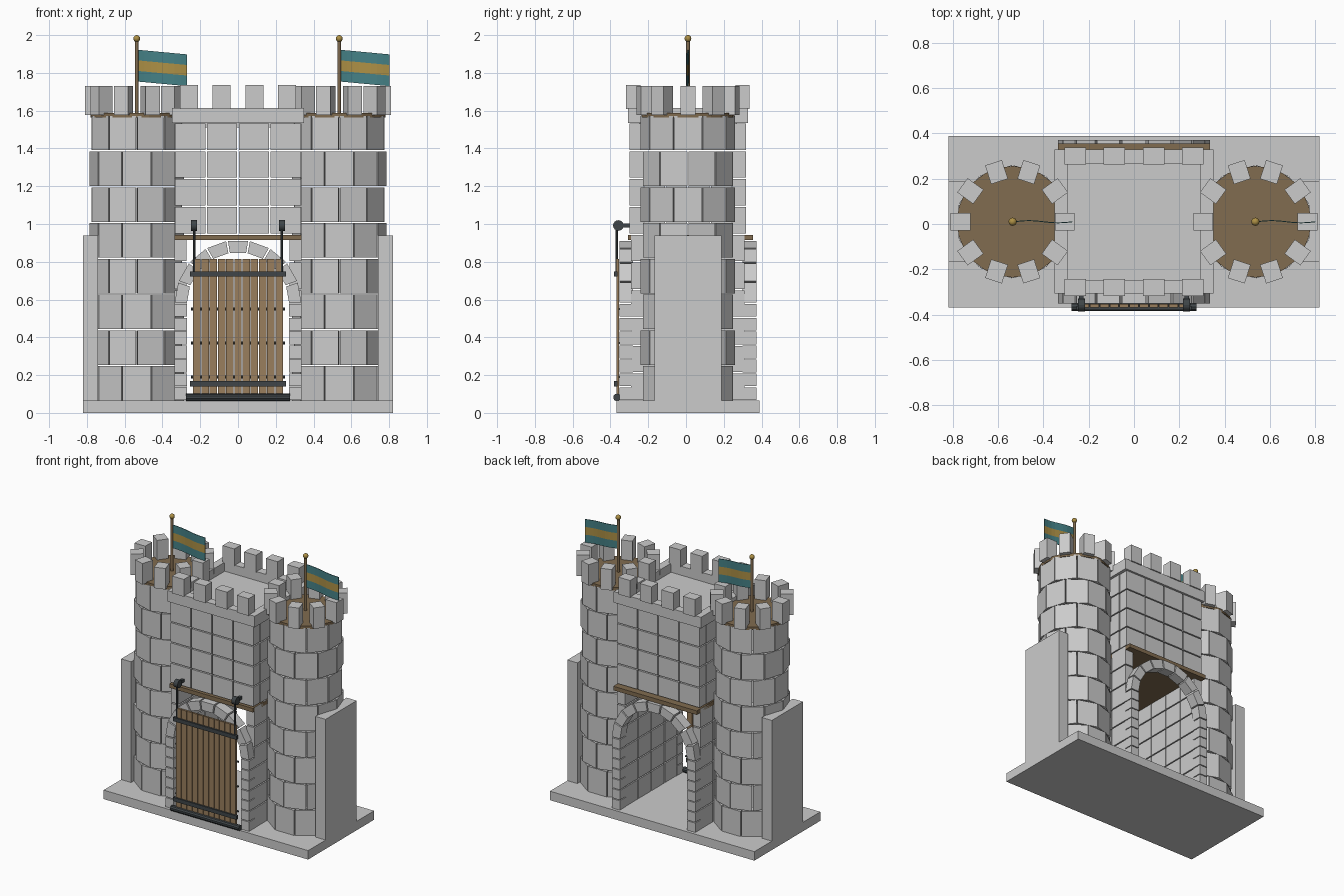
import bpy, bmesh
from math import sin, cos, pi, radians
from mathutils import Matrix, Vector

if "Cube" in bpy.data.objects:
    bpy.data.objects.remove(bpy.data.objects["Cube"])


def mat(name, r, g, b):
    m = bpy.data.materials.new(name)
    m.diffuse_color = (r, g, b, 1)
    m.use_nodes = True
    m.node_tree.nodes["Principled BSDF"].inputs["Base Color"].default_value = m.diffuse_color
    return m


WOOD = mat("wood", 0.22, 0.15, 0.08)
PLANK = mat("plank_wood", 0.32, 0.21, 0.11)
IRON = mat("iron", 0.05, 0.06, 0.065)
GOLD = mat("gold", 0.42, 0.28, 0.06)
TEAL = mat("teal_cloth", 0.06, 0.22, 0.24)


def finish(bm, name, material=None, smooth=False):
    bmesh.ops.recalc_face_normals(bm, faces=bm.faces)
    me = bpy.data.meshes.new(name)
    for f in bm.faces:
        f.smooth = smooth
    bm.to_mesh(me)
    bm.free()
    ob = bpy.data.objects.new(name, me)
    ob.location.y = 0.01
    bpy.context.collection.objects.link(ob)
    if material:
        me.materials.append(material)
    return ob


def box(bm, x0, x1, y0, y1, z0, z1, rot=None):
    m = (rot or Matrix()) @ Matrix.Translation(((x0 + x1) / 2, (y0 + y1) / 2, (z0 + z1) / 2))
    bmesh.ops.create_cube(bm, size=1, matrix=m @ Matrix.Diagonal((x1 - x0, y1 - y0, z1 - z0, 1)))


def prism(bm, a, b):
    """Solid between two matching polygons."""
    va = [bm.verts.new(p) for p in a]
    vb = [bm.verts.new(p) for p in b]
    n = len(va)
    bm.faces.new(va)
    bm.faces.new(vb[::-1])
    for i in range(n):
        bm.faces.new((va[i], vb[i], vb[(i + 1) % n], va[(i + 1) % n]))


def rod(bm, p, q, r, seg=12):
    p, q = Vector(p), Vector(q)
    d = q - p
    m = Matrix.Translation((p + q) / 2) @ d.to_track_quat('Z', 'Y').to_matrix().to_4x4()
    bmesh.ops.create_cone(bm, cap_ends=True, segments=seg, radius1=r, radius2=r, depth=d.length, matrix=m)


def sector(a0, a1, r0, r1):
    return [(r * cos(a), r * sin(a)) for r, a in ((r0, a0), (r1, a0), (r1, a1), (r0, a1))]


Z0, G = 0.065, 0.004          # top of base, half joint width

# base slab
bm = bmesh.new()
box(bm, -0.82, 0.82, -0.378, 0.378, 0, Z0)
finish(bm, "base_slab")

for s, side in ((-1, "left"), (1, "right")):
    cx = 0.536 * s
    # side buttress
    bm = bmesh.new()
    box(bm, *sorted((0.74 * s, 0.82 * s)), -0.178, 0.178, Z0, 0.94)
    finish(bm, side + "_buttress")

    # tower: eight staggered rings of ten flat-faced stones
    bm = bmesh.new()
    h = (1.58 - Z0) / 8
    for row in range(8):
        for k in range(10):
            a = radians(36 * k + 18 * (row % 2))
            pts = sector(a + 0.012, a + pi / 5 - 0.012, 0.18, 0.25)
            z = Z0 + row * h
            prism(bm, [(cx + x, y, z) for x, y in pts],
                  [(cx + x, y, z + h - 0.007) for x, y in pts])
    finish(bm, side + "_tower_stones")

    # tower merlons
    bm = bmesh.new()
    for k in range(10):
        rot = Matrix.Translation((cx, 0, 0)) @ Matrix.Rotation(radians(36 * k), 4, 'Z')
        box(bm, 0.187, 0.274, -0.039, 0.039, 1.578, 1.73, rot)
    finish(bm, side + "_tower_merlons")

    # tower roof deck
    bm = bmesh.new()
    rod(bm, (cx, 0, 1.565), (cx, 0, 1.588), 0.246, 24)
    finish(bm, side + "_tower_deck", WOOD)

    # flagpole and finial
    bm = bmesh.new()
    rod(bm, (cx, 0, 1.57), (cx, 0, 1.975), 0.01)
    finish(bm, side + "_flagpole", WOOD)
    bm = bmesh.new()
    bmesh.ops.create_uvsphere(bm, u_segments=16, v_segments=10, radius=0.018,
                              matrix=Matrix.Translation((cx, 0, 1.982)))
    finish(bm, side + "_finial", GOLD, True)

    # three-stripe flag with a gentle wave
    for stripe, m in enumerate((TEAL, GOLD, TEAL)):
        bm = bmesh.new()
        n, top = 8, 1.922 - 0.056 * stripe
        cols = []
        for i in range(n + 1):
            t = i / n
            x, y, z = cx + 0.008 + 0.257 * t, 0.005 * sin(2 * pi * t), top - 0.024 * t
            cols.append([(x, y - 0.002, z), (x, y + 0.002, z),
                         (x, y + 0.002, z - 0.056), (x, y - 0.002, z - 0.056)])
        rings = [[bm.verts.new(p) for p in c] for c in cols]
        for a, b in zip(rings, rings[1:]):
            for j in range(4):
                bm.faces.new((a[j], b[j], b[(j + 1) % 4], a[(j + 1) % 4]))
        bm.faces.new(rings[0])
        bm.faces.new(rings[-1])
        finish(bm, f"{side}_flag_stripe_{stripe + 1}", m)

    # gatehouse side wall
    bm = bmesh.new()
    rh = 0.147
    for row in range(10):
        lim = 0.305 if row < 6 else 0.235
        w = lim / 2
        for k in range(4):
            y = -lim + k * w
            box(bm, *sorted((0.272 * s, 0.335 * s)), y + G, y + w - G,
                Z0 + row * rh + G, Z0 + (row + 1) * rh - G)
    finish(bm, side + "_gatehouse_wall")

for s, end in ((-1, "front"), (1, "back")):
    # wall above the arch, four stones per row
    bm = bmesh.new()
    for row in range(6, 10):
        for k in range(4):
            x = -0.335 + k * 0.1675
            box(bm, x + G, x + 0.1675 - G, *sorted((0.235 * s, 0.308 * s)),
                Z0 + row * 0.147 + G, Z0 + (row + 1) * 0.147 - G)
    finish(bm, end + "_upper_wall")

    # arch jambs and voussoirs
    bm = bmesh.new()
    ya, yb = 0.29 * s, 0.362 * s
    jh = (0.58 - Z0) / 7
    for sx in (-1, 1):
        for row in range(7):
            box(bm, *sorted((0.27 * sx, 0.335 * sx)), *sorted((ya, yb)),
                Z0 + row * jh + 0.003, Z0 + (row + 1) * jh - 0.003)
    for k in range(9):
        a = k * pi / 9
        pts = sector(a + 0.015, a + pi / 9 - 0.015, 0.27, 0.335)
        prism(bm, [(x, ya, 0.58 + z) for x, z in pts], [(x, yb, 0.58 + z) for x, z in pts])
    finish(bm, end + "_arch_stones")

    # gatehouse merlons
    bm = bmesh.new()
    for x in (-0.26, -0.087, 0.087, 0.26):
        box(bm, x - 0.047, x + 0.047, *sorted((0.252 * s, 0.327 * s)), 1.61, 1.735)
    finish(bm, end + "_gatehouse_merlons")

# parapet ring
bm = bmesh.new()
for s in (-1, 1):
    box(bm, -0.35, 0.35, *sorted((0.258 * s, 0.318 * s)), 1.535, 1.615)
    box(bm, *sorted((0.294 * s, 0.35 * s)), -0.258, 0.258, 1.535, 1.615)
finish(bm, "gatehouse_parapet")

# gatehouse roof
bm = bmesh.new()
box(bm, -0.295, 0.295, -0.26, 0.26, 1.51, 1.55)
finish(bm, "gatehouse_roof")

# wooden ceiling over the passage, its ends showing as beams
bm = bmesh.new()
box(bm, -0.335, 0.335, -0.318, 0.345, 0.914, 0.943)
finish(bm, "passage_ceiling", WOOD)

# gate planks
bm = bmesh.new()
for k in range(11):
    x = -0.24 + k * 0.48 / 11
    box(bm, x + 0.002, x + 0.48 / 11 - 0.002, -0.378, -0.364, 0.09, 0.815)
finish(bm, "gate_planks", PLANK)

# gate iron bands, sill and back rods
bm = bmesh.new()
for z in (0.155, 0.735):
    box(bm, -0.255, 0.255, -0.39, -0.372, z - 0.014, z + 0.014)
finish(bm, "gate_bands", IRON)
bm = bmesh.new()
rod(bm, (-0.275, -0.376, 0.082), (0.275, -0.376, 0.082), 0.02, 10)
finish(bm, "gate_hinge_bar", IRON)
bm = bmesh.new()
for z in (0.19, 0.37, 0.55):
    rod(bm, (-0.25, -0.362, z), (0.25, -0.362, z), 0.007, 8)
finish(bm, "gate_back_rods", IRON)

# lifting chains with pulleys
for s, side in ((-1, "left"), (1, "right")):
    x = 0.232 * s
    bm = bmesh.new()
    rod(bm, (x, -0.376, 0.735), (x, -0.376, 0.98), 0.006, 8)
    finish(bm, side + "_lifting_chain", IRON)
    bm = bmesh.new()
    rod(bm, (x - 0.016, -0.368, 0.992), (x + 0.016, -0.368, 0.992), 0.028, 16)
    box(bm, x - 0.01, x + 0.01, -0.36, -0.3, 0.982, 1.002)
    finish(bm, side + "_pulley", IRON)
